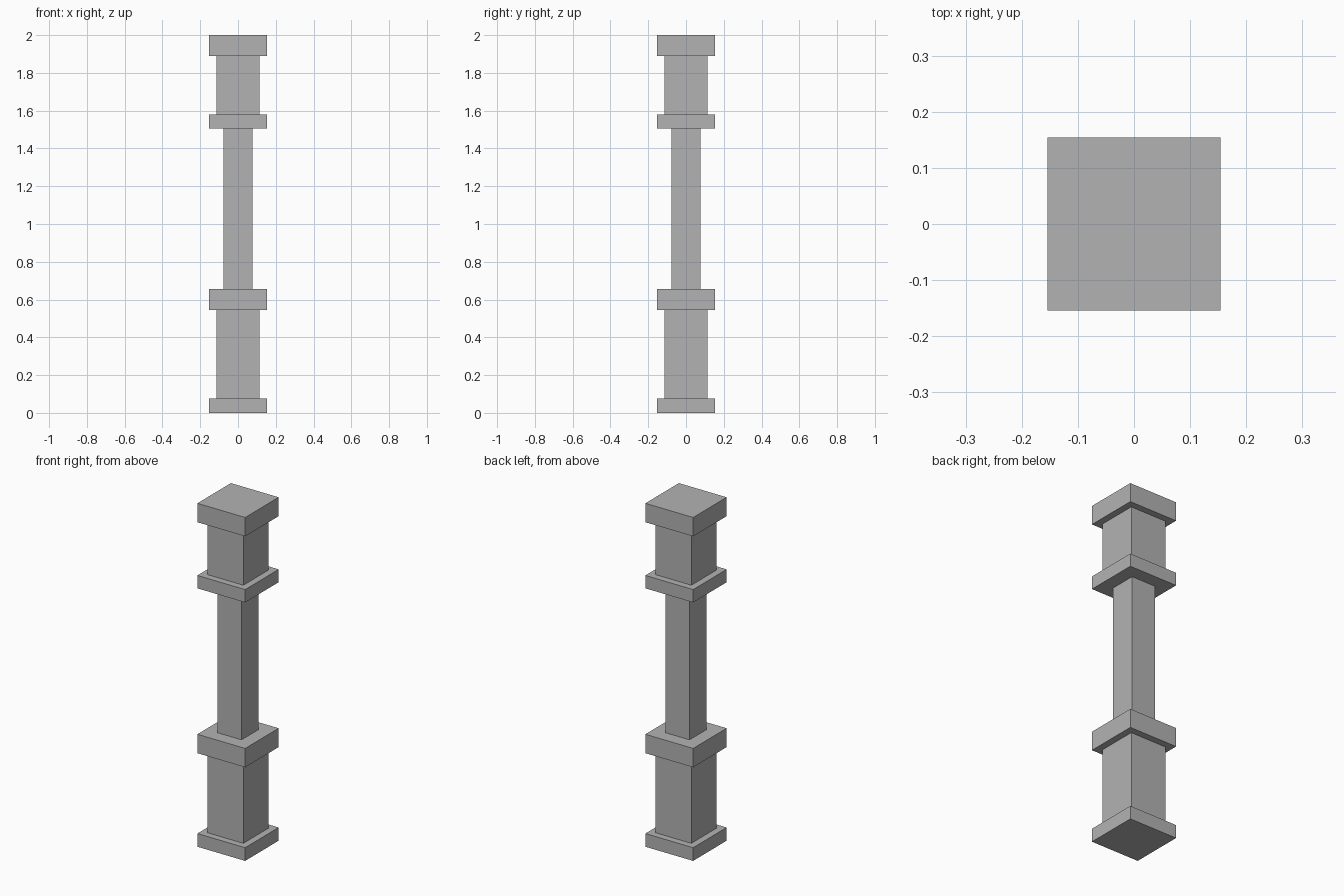
import bpy

cube = bpy.data.objects.get("Cube")
if cube:
    bpy.data.objects.remove(cube, do_unlink=True)

# One plain stone colour for the whole pillar
stone = bpy.data.materials.new("grey_stone")
stone.use_nodes = True
colour = (0.45, 0.45, 0.45, 1)
stone.diffuse_color = colour
stone.node_tree.nodes["Principled BSDF"].inputs["Base Color"].default_value = colour

WIDE, MIDDLE, NARROW = 0.308, 0.23, 0.154


def square_block(name, width, bottom, top):
    """Add a square block centred on the pillar axis."""
    bpy.ops.mesh.primitive_cube_add(size=1, location=(0, 0, (bottom + top) / 2))
    block = bpy.context.object
    block.name = name
    block.scale = (width, width, top - bottom)
    bpy.ops.object.transform_apply(location=False, rotation=False, scale=True)
    block.data.materials.append(stone)


# Stacked blocks from the ground up: name, width, top height
bottom = 0
for name, width, top in (
    ("base_plinth", WIDE, 0.077),
    ("pedestal", MIDDLE, 0.545),
    ("pedestal_cap", WIDE, 0.655),
    ("shaft", NARROW, 1.505),
    ("shaft_collar", WIDE, 1.58),
    ("upper_block", MIDDLE, 1.89),
    ("top_cap", WIDE, 2.0),
):
    square_block(name, width, bottom, top)
    bottom = top
